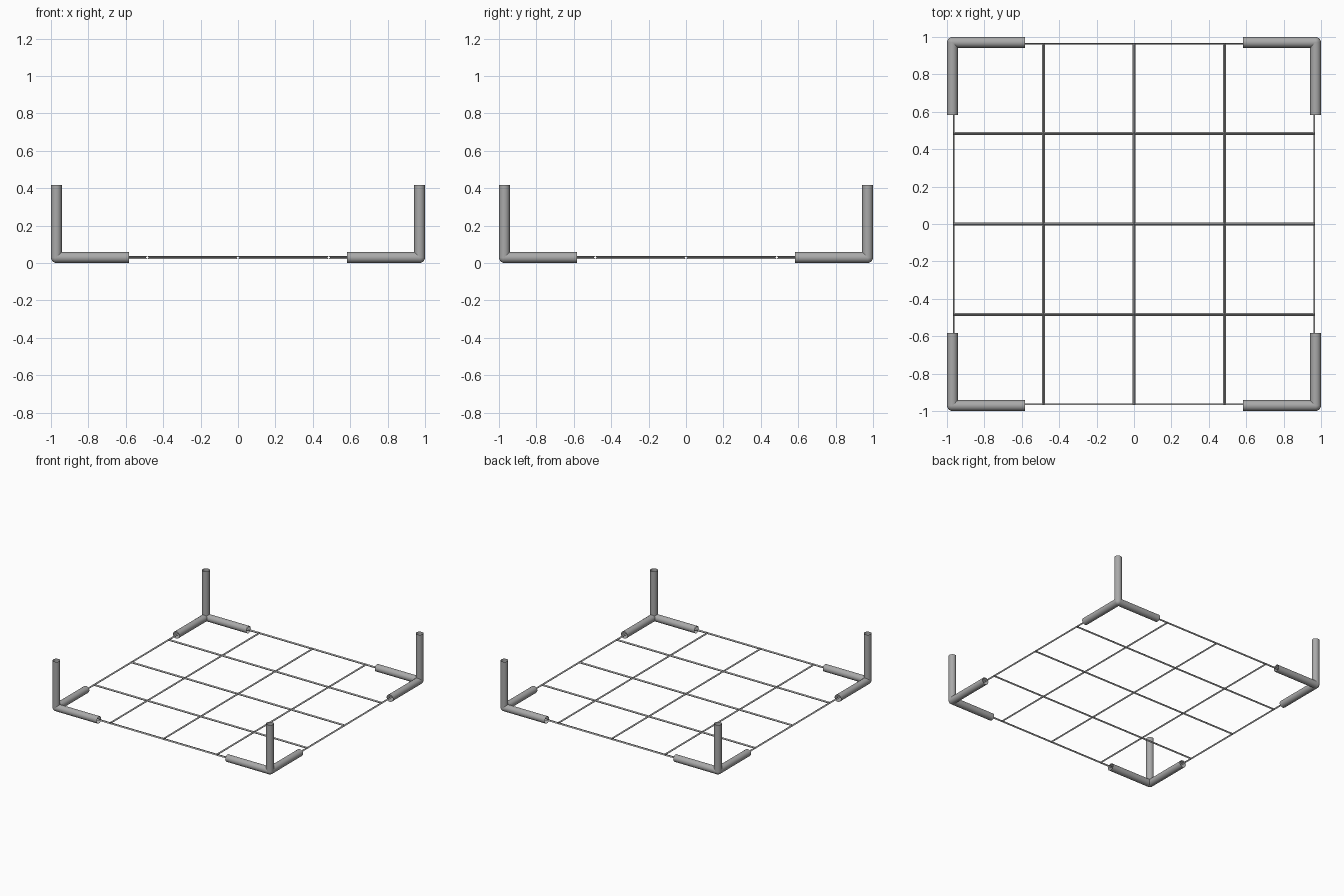
import bpy, bmesh
from mathutils import Vector, Matrix

if "Cube" in bpy.data.objects:
    bpy.data.objects.remove(bpy.data.objects["Cube"])

C, Z, R, L = 0.971, 0.029, 0.029, 0.387   # corner position, axis height, pipe radius, arm length

grey = bpy.data.materials.new("steel grey")
grey.diffuse_color = (0.40, 0.40, 0.40, 1)
grey.use_nodes = True
grey.node_tree.nodes["Principled BSDF"].inputs["Base Color"].default_value = grey.diffuse_color


def finish(bm, name):
    me = bpy.data.meshes.new(name)
    bm.to_mesh(me)
    bm.free()
    me.materials.append(grey)
    ob = bpy.data.objects.new(name, me)
    bpy.context.collection.objects.link(ob)
    return ob


def arm(bm, start, direction):
    # open pipe running from the corner along one axis
    d = Vector(direction)
    rot = d.to_track_quat('Z', 'Y').to_matrix().to_4x4()
    mat = Matrix.Translation(start + d * L / 2) @ rot
    bmesh.ops.create_cone(bm, cap_ends=False, segments=16, radius1=R, radius2=R,
                          depth=L, matrix=mat)


# three-armed pipe corners with a rounded joint
for sx, xn in ((-1, "left"), (1, "right")):
    for sy, yn in ((-1, "front"), (1, "back")):
        bm = bmesh.new()
        p = Vector((sx * C, sy * C, Z))
        for d in ((-sx, 0, 0), (0, -sy, 0), (0, 0, 1)):
            arm(bm, p, d)
        bmesh.ops.create_uvsphere(bm, u_segments=16, v_segments=8, radius=R,
                                  matrix=Matrix.Translation(p))
        for f in bm.faces:
            f.smooth = True
        finish(bm, f"{yn}_{xn}_pipe_corner")

# thin 4 x 4 lattice of diamond-section rods, half rods at the border
bm = bmesh.new()
bmesh.ops.create_grid(bm, x_segments=4, y_segments=4, size=C - 0.002,
                      matrix=Matrix.Translation((0, 0, Z)))
lattice = finish(bm, "wire_lattice")
wire = lattice.modifiers.new("rods", 'WIREFRAME')
wire.thickness = 0.016
wire.offset = 0
wire.use_boundary = False
wire.use_replace = True
